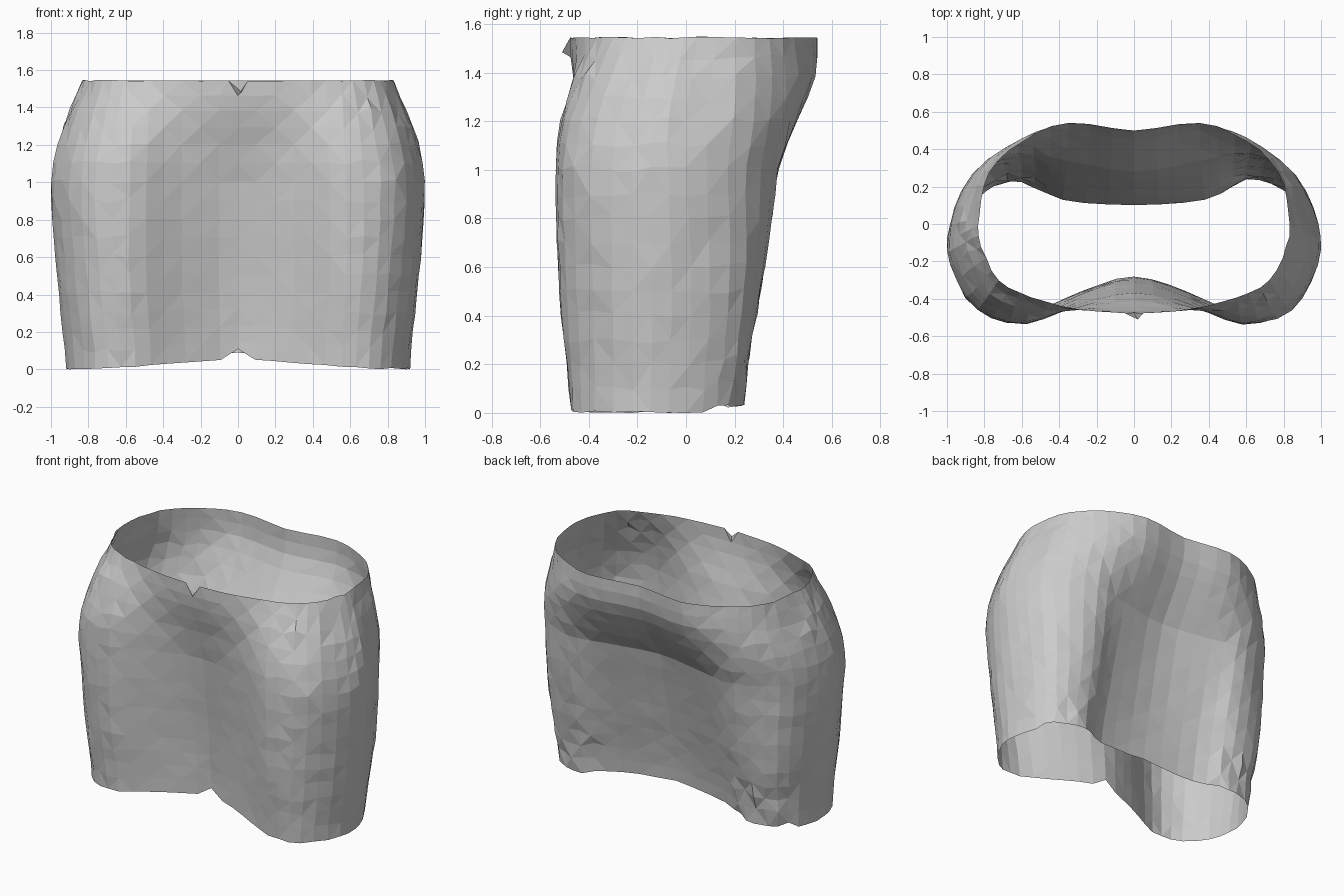
import bpy, bmesh, random
from mathutils import Vector

if "Cube" in bpy.data.objects:
    bpy.data.objects.remove(bpy.data.objects["Cube"])

random.seed(4)

# Half cross-sections, front centre -> side -> back centre, at rising heights
LEVELS = [
    (0.00, [(0, -.28), (.28, -.36), (.55, -.47), (.76, -.43), (.905, -.22),
            (.90, 0), (.80, .18), (.60, .23), (.38, .13), (0, .10)]),
    (0.50, [(0, -.31), (.30, -.39), (.58, -.52), (.81, -.45), (.955, -.22),
            (.95, .02), (.84, .24), (.60, .31), (.37, .22), (0, .17)]),
    (1.00, [(0, -.37), (.30, -.43), (.58, -.535), (.84, -.46), (.98, -.22),
            (.985, 0), (.87, .25), (.62, .38), (.36, .34), (0, .28)]),
    (1.20, [(0, -.415), (.30, -.445), (.57, -.515), (.81, -.43), (.945, -.20),
            (.955, 0), (.85, .28), (.62, .43), (.35, .455), (0, .40)]),
    (1.38, [(0, -.465), (.30, -.46), (.56, -.455), (.77, -.37), (.885, -.15),
            (.895, .02), (.80, .29), (.60, .46), (.35, .532), (0, .49)]),
    (1.54, [(0, -.48), (.30, -.455), (.55, -.39), (.72, -.30), (.815, -.12),
            (.83, .05), (.77, .28), (.60, .44), (.35, .54), (0, .50)]),
]
SUB = 3                       # columns per control segment
ROWS = (5, 5, 2, 2, 2)        # rows per level segment


def catmull(a, b, c, d, t):
    return 0.5 * (2 * b + (c - a) * t + (2 * a - 5 * b + 4 * c - d) * t * t
                  + (3 * b - a - 3 * c + d) * t ** 3)


def ring(z, half):
    """Mirror a half section and smooth it into a closed loop."""
    loop = half + [(-x, y) for x, y in half[-2:0:-1]]
    pts = [Vector((x, y, z)) for x, y in loop]
    n = len(pts)
    return [catmull(pts[i - 1], pts[i], pts[(i + 1) % n], pts[(i + 2) % n], s / SUB)
            for i in range(n) for s in range(SUB)]


rings = [ring(z, h) for z, h in LEVELS]
rows = []
for k, count in enumerate(ROWS):
    a, d = rings[max(k - 1, 0)], rings[min(k + 2, len(rings) - 1)]
    for s in range(count):
        t = s / count
        row = []
        for p, q, r, w in zip(a, rings[k], rings[k + 1], d):
            v = catmull(p, q, r, w, t)
            v.z = q.z + (r.z - q.z) * t
            row.append(v)
        rows.append(row)
rows.append(rings[-1])

# Fabric tube: hem rises between the legs, small irregularities in the cloth
bm = bmesh.new()
grid = []
for j, row in enumerate(rows):
    edge = j in (0, len(rows) - 1)
    line = []
    for v in row:
        lift = .055 * max(0, 1 - abs(v.x) / .7) + (.03 if v.y > .1 else 0)
        side = abs(v.x) > .5
        v = v + Vector((0, 0, lift * max(0, 1 - v.z / .5)))
        amp = .004 if side else .0015
        if side and v.y > .1 and v.z < .25:
            amp = .012        # crumpled back hem
        v += Vector([random.uniform(-amp, amp) for _ in range(3)])
        if not edge and side:
            v.z += random.uniform(-.015, .015)
        line.append(bm.verts.new(v))
    grid.append(line)

# Small notches at the centre front of waistband and hem
grid[-1][0].co = (.02, -.51, 1.48)
for i in (1, -1):
    grid[-1][i].co.x *= .5
grid[0][0].co.z = .105

n = len(grid[0])
for j in range(len(grid) - 1):
    for i in range(n):
        a, b = grid[j][i], grid[j][(i + 1) % n]
        d, c = grid[j + 1][i], grid[j + 1][(i + 1) % n]
        if (i + j) % 2:
            bm.faces.new((a, b, c))
            bm.faces.new((a, c, d))
        else:
            bm.faces.new((a, b, d))
            bm.faces.new((b, c, d))

# Stand on the ground
low = min(v.co.z for v in bm.verts)
for v in bm.verts:
    v.co.z -= low

mesh = bpy.data.meshes.new("skirt")
bm.to_mesh(mesh)
bm.free()
bpy.context.collection.objects.link(bpy.data.objects.new("skirt", mesh))
